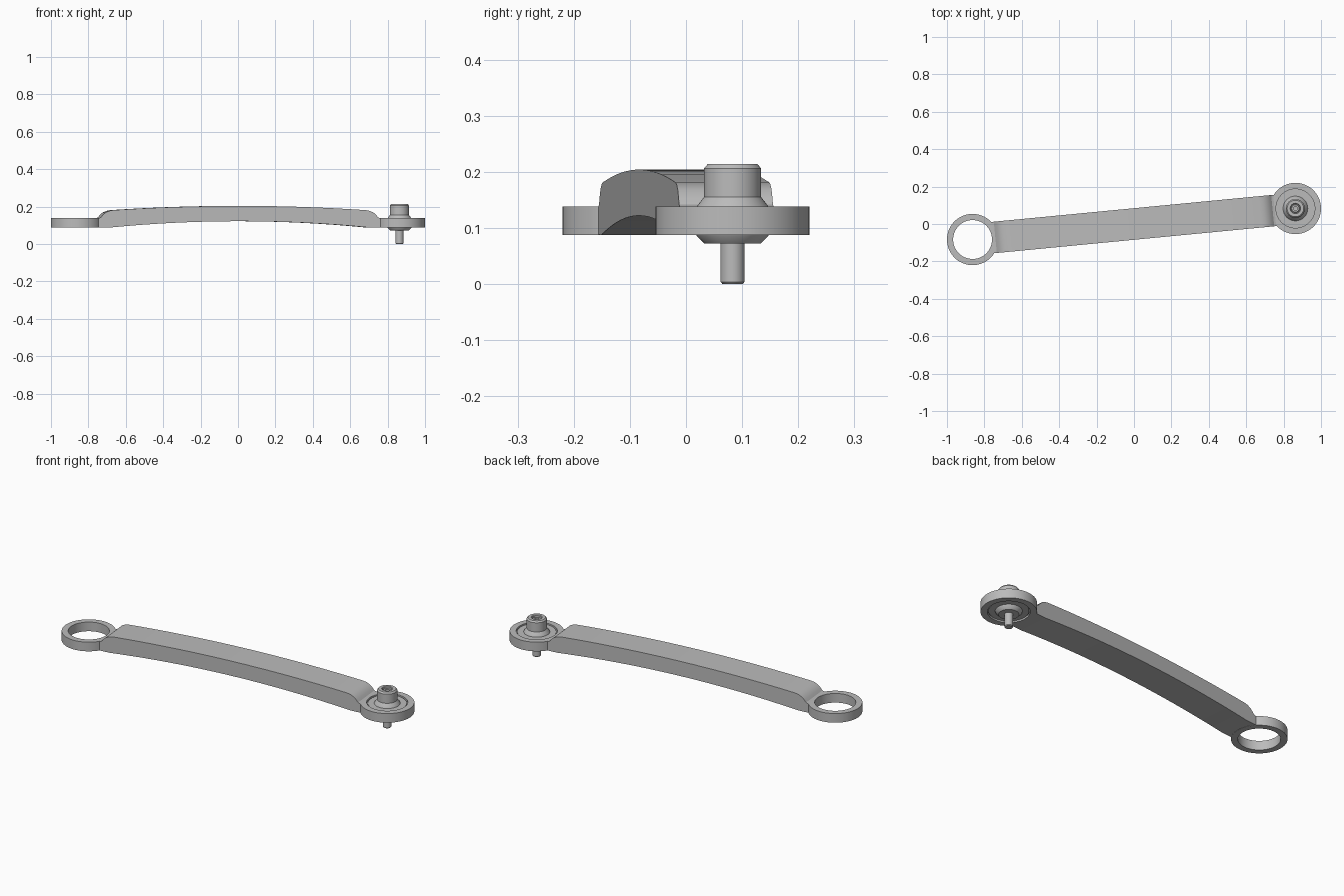
import bpy, bmesh, math
from mathutils import Matrix, Vector

cube = bpy.data.objects.get("Cube")
if cube:
    bpy.data.objects.remove(cube)

grey = bpy.data.materials.new("satin grey metal")
grey.use_nodes = True
grey.diffuse_color = (0.5, 0.5, 0.5, 1)
grey.node_tree.nodes["Principled BSDF"].inputs["Base Color"].default_value = (0.5, 0.5, 0.5, 1)

EYE = Vector((0.863, 0.083, 0))
ANGLE = math.atan2(EYE.y, EYE.x)
LOW, HIGH = 0.087, 0.138


def finish(bm, name, matrix):
    bmesh.ops.recalc_face_normals(bm, faces=bm.faces)
    mesh = bpy.data.meshes.new(name)
    bm.to_mesh(mesh)
    bm.free()
    mesh.materials.append(grey)
    ob = bpy.data.objects.new(name, mesh)
    ob.matrix_world = matrix
    bpy.context.collection.objects.link(ob)
    bpy.ops.object.select_all(action='DESELECT')
    ob.select_set(True)
    bpy.context.view_layer.objects.active = ob
    bpy.ops.object.shade_smooth_by_angle(angle=math.radians(28))
    return ob


def lathe(name, profile, centre, closed=False, steps=64):
    """Spin (radius, height) points around a vertical axis."""
    bm = bmesh.new()
    verts = [bm.verts.new((r, 0, z)) for r, z in profile]
    pairs = list(zip(verts, verts[1:]))
    if closed:
        pairs.append((verts[-1], verts[0]))
    edges = [bm.edges.new(p) for p in pairs]
    bmesh.ops.spin(bm, geom=verts + edges, cent=(0, 0, 0), axis=(0, 0, 1),
                   angle=math.tau, steps=steps)
    bmesh.ops.remove_doubles(bm, verts=bm.verts, dist=1e-5)
    return finish(bm, name, Matrix.Translation(centre))


# Eyes at both ends
ring = [(0.104, LOW), (0.137, LOW), (0.137, HIGH), (0.104, HIGH)]
lathe("right_eye", ring, -EYE, closed=True)
lathe("left_eye", ring, EYE, closed=True)

# Arched bar: side profile extruded across its width
HALF = 0.084
shoulder = [(0.758, 0.137), (0.745, 0.142), (0.735, 0.154), (0.72, 0.168), (0.70, 0.177)]
arch = [0.68 * (1 - i / 8) for i in range(9)]
top = shoulder + [(u, 0.204 - 0.05 * u * u) for u in arch]
top += [(-u, z) for u, z in reversed(top[:-1])]
under = [-0.7 + 1.4 * i / 16 for i in range(17)]
bottom = [(-0.758, 0.088)] + [(u, 0.122 - 0.07 * u * u) for u in under] + [(0.758, 0.088)]
bm = bmesh.new()
side = bm.faces.new([bm.verts.new((u, -HALF, z)) for u, z in top + bottom])
new = bmesh.ops.extrude_face_region(bm, geom=[side])["geom"]
bmesh.ops.translate(bm, vec=(0, 2 * HALF, 0),
                    verts=[v for v in new if isinstance(v, bmesh.types.BMVert)])
finish(bm, "arched_bar", Matrix.Rotation(ANGLE, 4, 'Z'))

# Bearing insert with a narrow groove against the eye
lathe("bearing_insert", [
    (0.055, 0.092), (0.099, 0.092), (0.099, 0.098), (0.105, 0.098),
    (0.105, 0.127), (0.099, 0.127), (0.099, 0.133), (0.055, 0.133)], EYE, closed=True)

# Flared hub with a chamfered, hollow cap
lathe("hub", [
    (0, 0.072), (0.05, 0.072), (0.064, 0.086), (0.067, 0.094), (0.067, 0.131),
    (0.064, 0.138), (0.051, 0.155), (0.051, 0.206), (0.044, 0.214),
    (0.028, 0.214), (0.025, 0.211), (0.025, 0.19), (0, 0.19)], EYE)

# Bolt shank below and its small socket head inside the cap
lathe("bolt_shank", [(0, 0), (0.018, 0), (0.0215, 0.004), (0.0215, 0.08), (0, 0.08)], EYE, steps=32)
lathe("bolt_socket", [
    (0, 0.192), (0.011, 0.194), (0.011, 0.204), (0.02, 0.204), (0.022, 0.202),
    (0.022, 0.18)], EYE, steps=24)
